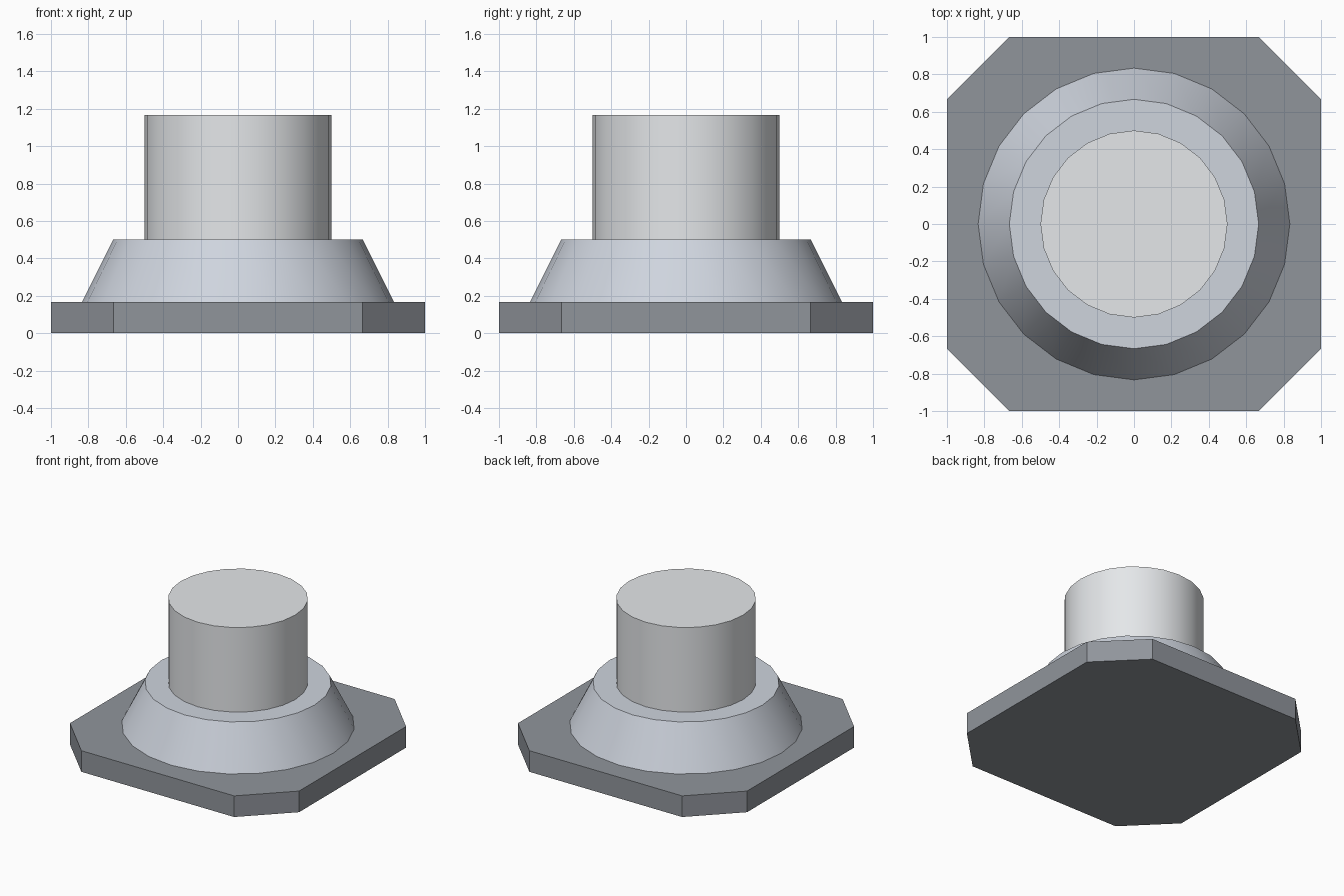
import bpy, bmesh, math

if "Cube" in bpy.data.objects:
    bpy.data.objects.remove(bpy.data.objects["Cube"])


def paint(obj, name, colour):
    mat = bpy.data.materials.new(name)
    mat.diffuse_color = (*colour, 1)
    mat.use_nodes = True
    mat.node_tree.nodes["Principled BSDF"].inputs["Base Color"].default_value = mat.diffuse_color
    obj.data.materials.append(mat)


def round_part(name, r_bottom, r_top, z0, z1):
    bpy.ops.mesh.primitive_cone_add(vertices=24, radius1=r_bottom, radius2=r_top,
                                    depth=z1 - z0, location=(0, 0, (z0 + z1) / 2))
    obj = bpy.context.object
    obj.name = name
    bpy.ops.object.shade_smooth_by_angle(angle=math.radians(30))
    return obj


# Square base plate with cut corners
A, C, H = 1.0, 2 / 3, 1 / 6
outline = [(C, -A), (A, -C), (A, C), (C, A), (-C, A), (-A, C), (-A, -C), (-C, -A)]
bm = bmesh.new()
face = bm.faces.new([bm.verts.new((x, y, 0)) for x, y in outline])
ext = bmesh.ops.extrude_face_region(bm, geom=[face], use_keep_orig=True)
bmesh.ops.translate(bm, vec=(0, 0, H),
                    verts=[g for g in ext["geom"] if isinstance(g, bmesh.types.BMVert)])
bmesh.ops.recalc_face_normals(bm, faces=bm.faces)
mesh = bpy.data.meshes.new("base_plate")
bm.to_mesh(mesh)
bm.free()
plate = bpy.data.objects.new("base_plate", mesh)
bpy.context.collection.objects.link(plate)
paint(plate, "dark_grey", (0.28, 0.30, 0.33))

# Tapered collar
collar = round_part("tapered_collar", 5 / 6, 2 / 3, H, 0.5)
paint(collar, "blue_grey", (0.62, 0.66, 0.73))

# Round post
post = round_part("round_post", 0.5, 0.5, 0.5, 7 / 6)
paint(post, "light_grey", (0.78, 0.80, 0.82))
